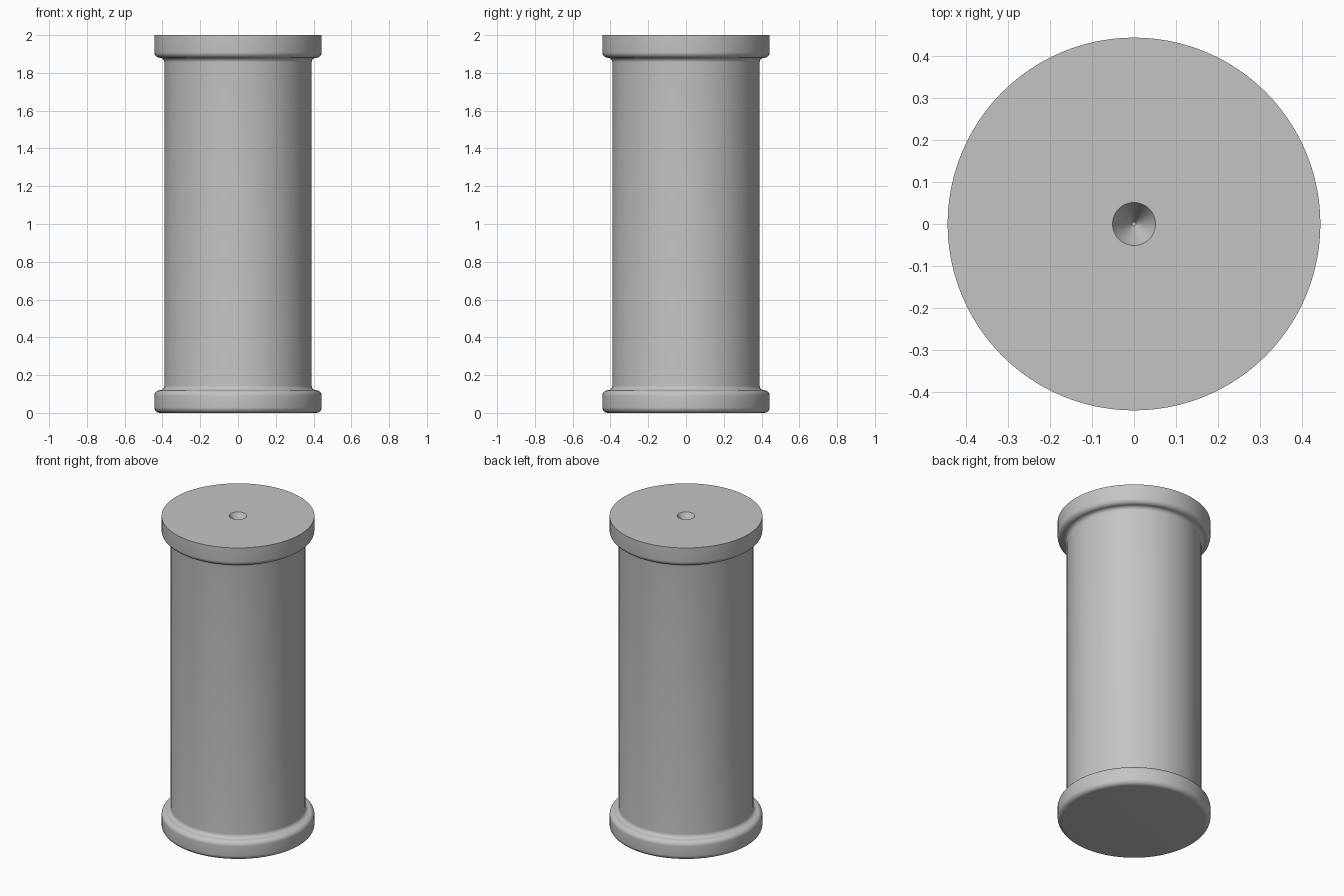
import bpy
import bmesh
from math import cos, sin, pi, radians

old = bpy.data.objects.get("Cube")
if old:
    bpy.data.objects.remove(old, do_unlink=True)

SEGMENTS = 96
HEIGHT, FLANGE, BODY = 2.0, 0.443, 0.39
ROUND, FILLET, THICK = 0.03, 0.024, 0.12

# Single plain grey finish
grey = bpy.data.materials.new("plain_grey")
grey.use_nodes = True
colour = (0.55, 0.55, 0.55, 1)
grey.diffuse_color = colour
grey.node_tree.nodes["Principled BSDF"].inputs["Base Color"].default_value = colour


def arc(r, z, radius, start, end, steps=8):
    """Points of a circular arc in the (radius, height) plane, in degrees."""
    angles = [radians(start + (end - start) * i / steps) for i in range(steps + 1)]
    return [(r + radius * cos(a), z + radius * sin(a)) for a in angles]


def lathe(name, profile):
    """Spin a profile that begins and ends on the z axis."""
    bm = bmesh.new()
    verts = [bm.verts.new((r, 0, z)) for r, z in profile]
    edges = [bm.edges.new(pair) for pair in zip(verts, verts[1:])]
    bmesh.ops.spin(bm, geom=verts + edges, cent=(0, 0, 0), axis=(0, 0, 1),
                   angle=2 * pi, steps=SEGMENTS, use_duplicate=False)
    bmesh.ops.remove_doubles(bm, verts=bm.verts, dist=0.0001)
    bmesh.ops.recalc_face_normals(bm, faces=bm.faces)
    mesh = bpy.data.meshes.new(name)
    bm.to_mesh(mesh)
    bm.free()
    mesh.materials.append(grey)
    obj = bpy.data.objects.new(name, mesh)
    bpy.context.collection.objects.link(obj)
    bpy.ops.object.select_all(action="DESELECT")
    obj.select_set(True)
    bpy.context.view_layer.objects.active = obj
    bpy.ops.object.shade_smooth_by_angle(angle=radians(35))
    return obj


rim = FLANGE - ROUND
neck = BODY + FILLET

# Base flange: rounded foot, rounded shoulder, fillet into the barrel
base = [(0, 0)]
base += arc(rim, ROUND, ROUND, -90, 0)
base += arc(rim, THICK - ROUND, ROUND, 0, 90)
base += arc(neck, THICK + FILLET, FILLET, 270, 180)

# Top flange: fillet, rounded underside, sharp upper rim
under = HEIGHT - THICK
top = arc(neck, under - FILLET, FILLET, 180, 90)
top += arc(rim, under + ROUND, ROUND, -90, 0)
top += [(FLANGE, HEIGHT)]

# Conical centre hole
hole = [(0.051, HEIGHT), (0.005, HEIGHT - 0.085), (0, HEIGHT - 0.085)]

lathe("flanged_roller", base + top + hole)
